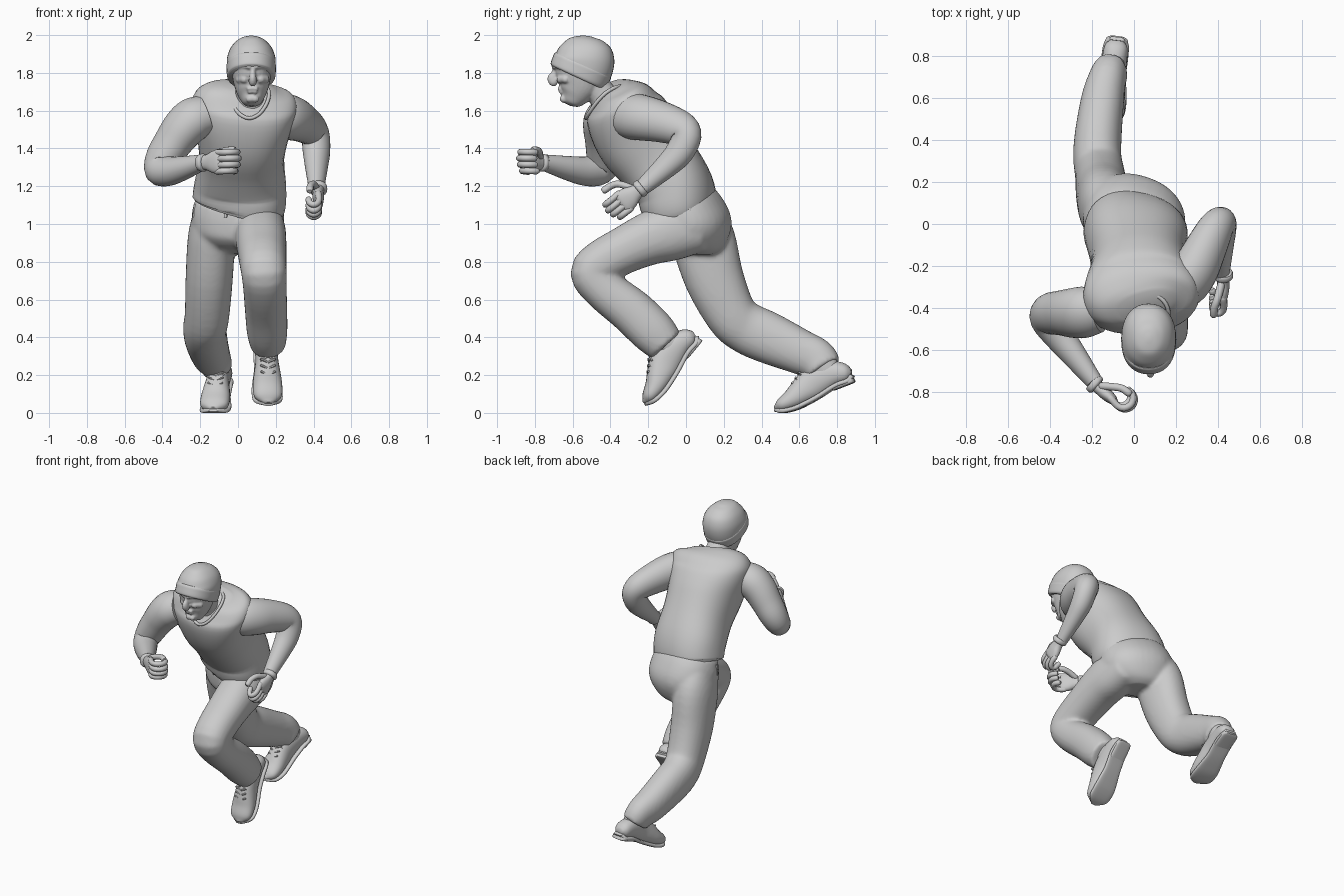
import bpy, bmesh
from math import sin, cos, pi, copysign, radians
from mathutils import Vector, Matrix

cube = bpy.data.objects.get("Cube")
if cube:
    bpy.data.objects.remove(cube, do_unlink=True)

grey = bpy.data.materials.new("plain_grey")
grey.use_nodes = True
grey.diffuse_color = (0.6, 0.6, 0.6, 1)
grey.node_tree.nodes["Principled BSDF"].inputs["Base Color"].default_value = grey.diffuse_color

ACROSS, FORWARD, UP = Vector((1, 0, 0)), Vector((0, -1, 0)), Vector((0, 0, 1))


def select(parts):
    bpy.ops.object.select_all(action='DESELECT')
    for part in parts:
        part.select_set(True)
    bpy.context.view_layer.objects.active = parts[0]


def finish(name, verts, faces, matrix):
    mesh = bpy.data.meshes.new(name)
    mesh.from_pydata(verts, [], faces)
    mesh.transform(matrix)
    mesh.materials.append(grey)
    bm = bmesh.new()
    bm.from_mesh(mesh)
    bmesh.ops.recalc_face_normals(bm, faces=bm.faces)
    bm.to_mesh(mesh)
    bm.free()
    part = bpy.data.objects.new(name, mesh)
    bpy.context.collection.objects.link(part)
    select([part])
    bpy.ops.object.shade_smooth_by_angle(angle=radians(50))
    return part


def blend(name, parts, voxel, rounds):
    """Melt overlapping parts into one soft skin."""
    select(parts)
    bpy.ops.object.join()
    parts[0].name = name
    remesh = parts[0].modifiers.new("melt", 'REMESH')
    remesh.mode, remesh.voxel_size, remesh.use_smooth_shade = 'VOXEL', voxel, True
    parts[0].modifiers.new("soften", 'SMOOTH').iterations = rounds


def spline(points, steps):
    """Catmull-Rom curve through points of any dimension."""
    pts = [Vector(p) for p in points]
    pts = [pts[0] * 2 - pts[1]] + pts + [pts[-1] * 2 - pts[-2]]
    curve = []
    for before, start, end, after in zip(pts, pts[1:], pts[2:], pts[3:]):
        leave, arrive = (end - before) / 2, (after - start) / 2
        for i in range(steps):
            t = i / steps
            ease = t * t * (3 - 2 * t)
            curve.append(start.lerp(end, ease) + leave * t * (1 - t) ** 2 - arrive * t * t * (1 - t))
    return curve + [pts[-2]]


def loft(name, stations, side=ACROSS, side_end=None, power=2.2, steps=4, segments=28, matrix=Matrix()):
    """Skin of oval rings; a station is x, y, z, half width, half depth."""
    rows = spline(stations, steps)
    centres = [Vector(row[:3]) for row in rows]
    last = len(rows) - 1
    verts, faces = [], []
    for i, (centre, row) in enumerate(zip(centres, rows)):
        tangent = (centres[min(i + 1, last)] - centres[max(i - 1, 0)]).normalized()
        u = side.lerp(side_end or side, i / last)
        u = (u - tangent * u.dot(tangent)).normalized()
        v = tangent.cross(u)
        for k in range(segments):
            c, s = cos(2 * pi * k / segments), sin(2 * pi * k / segments)
            verts.append(centre + u * copysign(abs(c) ** (2 / power), c) * row[3]
                         + v * copysign(abs(s) ** (2 / power), s) * row[4])
    for start in range(0, last * segments, segments):
        for k in range(segments):
            a, b = start + k, start + (k + 1) % segments
            faces.append((a, b, b + segments, a + segments))
    faces += [tuple(range(segments)), tuple(range(last * segments, len(verts)))]
    return finish(name, verts, faces, matrix)


def planar(x, drift, rows, flat=1):
    """Stations from y, z, half width and an optional half depth, with x drifting evenly."""
    return [(x + drift * i / (len(rows) - 1), y, z, w, depth[0] if depth else w * flat)
            for i, (y, z, w, *depth) in enumerate(rows)]


def tube(name, points, radius, side=UP, matrix=Matrix(), segments=10):
    """Thin round tube with softened ends."""
    path = [Vector(p) for p in points]
    rows = [(*p, radius, radius) for p in path]
    tips = []
    for end, inner in ((path[0], path[1]), (path[-1], path[-2])):
        tip = end + (end - inner).normalized() * radius * 0.7
        tips.append((*tip, radius * 0.6, radius * 0.6))
    return loft(name, [tips[0], *rows, tips[1]], side, power=2, steps=3, segments=segments, matrix=matrix)


# Vest, twisted between hips and shoulders
hips = Matrix.Rotation(radians(-20), 3, 'Z') @ ACROSS
shoulders = Matrix.Rotation(radians(13), 3, 'Z') @ ACROSS
loft("vest", planar(0, .05, [(-.03, 1.085, .238, .185), (-.04, 1.12, .248, .197), (-.07, 1.21, .242, .203),
                             (-.16, 1.34, .225, .215), (-.25, 1.46, .24, .23), (-.32, 1.58, .27, .215),
                             (-.35, 1.65, .275, .18), (-.375, 1.7, .235, .125), (-.39, 1.73, .13, .07)]),
     hips, shoulders, power=2.3, segments=40)
neckline = [(.06 + .105 * sin(a), -.43 + .1 * cos(a), 1.645 + .085 * cos(a) + .045 * sin(a) ** 2)
            for a in (pi * i / 6 for i in range(13))]
tube("collar", neckline, .01, UP + FORWARD)

# Trousers with belt loops
seat = loft("seat", planar(0, 0, [(-.02, 1.13, .225, .17), (.005, 1.06, .245, .195), (.035, .97, .24, .205),
                                  (.05, .89, .19, .16), (.05, .84, .1, .09)]), hips, segments=36)
left_leg = planar(.11, .05, [(.06, 1, .12, .15), (-.08, .96, .135, .155), (-.2, .92, .135, .14),
                             (-.33, .86, .13, .125), (-.44, .8, .125, .12), (-.5, .74, .12, .113),
                             (-.43, .65, .115, .112), (-.29, .54, .112, .12),
                             (-.175, .43, .107, .12), (-.105, .355, .092, .102)])
right_leg = planar(-.13, -.045, [(.04, 1.04, .11, .15), (.09, .92, .125, .17), (.15, .71, .125, .157),
                                 (.24, .52, .118, .137), (.32, .45, .115, .137)])
right_leg += planar(-.17, .065, [(.43, .4, .112, .137), (.6, .325, .102, .12), (.69, .285, .09, .11),
                                 (.73, .23, .08, .1)])
blend("trousers", [seat, loft("left_leg", left_leg), loft("right_leg", right_leg)], .012, 8)
for i in range(6):
    angle = (i + 0.5) * pi / 3
    spot = hips * cos(angle) * .238 + UP.cross(hips) * sin(angle) * .187
    tube(f"belt_loop_{i + 1}", [spot + UP * 1.1, spot * 1.03 + UP * 1.04], .009, ACROSS)


# Shoes, with the heel at the origin and the toe towards the front
def shoe(name, heel, pitch, yaw):
    matrix = (Matrix.Translation(heel) @ Matrix.Rotation(radians(yaw), 4, 'Z')
              @ Matrix.Rotation(radians(pitch), 4, 'X'))
    # Distance from heel, bottom, top, half width
    profile = [(0, .02, .06, .03), (.03, 0, .1, .055), (.1, 0, .14, .06), (.2, -.02, .15, .06),
               (.27, -.03, .12, .07), (.34, -.035, .08, .078), (.41, -.025, .05, .07), (.45, 0, .02, .02)]
    loft(name + "_upper", planar(0, 0, [(-a, (low + top) / 2, w, (top - low) / 2) for a, low, top, w in profile]),
         matrix=matrix)
    loft(name + "_sole", planar(0, 0, [(-a, low + .007, w + .004, .013) for a, low, top, w in profile]),
         power=4, matrix=matrix)
    loft(name + "_heel", planar(0, 0, [(0, .002, .035, .014), (-.02, 0, .055, .015), (-.12, 0, .058, .015)]),
         power=4, matrix=matrix)
    loft(name + "_ankle", planar(0, 0, [(-.12, .08, .055), (-.13, .15, .058), (-.14, .2, .055)], 1.35), matrix=matrix)
    for i in range(4):
        middle = FORWARD * (.24 + .027 * i) + UP * (.147 - .019 * i)
        slope = (FORWARD - UP) * .012
        for word, reach in (("left", ACROSS * .036), ("right", ACROSS * -.036)):
            tube(f"{name}_{word}_lace_{i + 1}", [middle - reach - slope, middle, middle + reach + slope - UP * .01],
                 .006, matrix=matrix, segments=6)


shoe("left_shoe", (.14, .075, .39), 50, 4)
shoe("right_shoe", (-.08, .89, .175), 21, -7)


# Sleeved arms, lying in the plane of the bent elbow
def sleeve(name, rows, bend):
    loft(name, [(x, y, z, w, w * 1.1) for x, y, z, w in rows], Vector(bend), power=2)


sleeve("left_sleeve", [(.19, -.31, 1.57, .1), (.24, -.285, 1.57, .112), (.29, -.22, 1.56, .11),
                       (.335, -.13, 1.54, .1), (.385, -.03, 1.505, .086), (.41, 0, 1.46, .075),
                       (.415, -.035, 1.38, .07), (.415, -.1, 1.31, .06), (.415, -.235, 1.19, .04)], (1, -.5, .5))
sleeve("right_sleeve", [(-.17, -.41, 1.58, .1), (-.235, -.42, 1.555, .113), (-.29, -.425, 1.505, .11),
                        (-.345, -.425, 1.43, .1), (-.395, -.43, 1.35, .092), (-.41, -.46, 1.29, .08),
                        (-.36, -.53, 1.28, .072), (-.29, -.62, 1.295, .06), (-.19, -.75, 1.325, .04)],
       (-.8, -.5, .5))


# Half closed hands: x runs to the fingers, y to the palm side, z to the thumb
def hand(name, wrist, along, thumbward, palm_sign, grip, spread):
    x = Vector(along).normalized()
    z = (thumbward - x * thumbward.dot(x)).normalized()
    y = z.cross(x) * palm_sign
    matrix = Matrix.Translation(wrist) @ Matrix((x, y, z)).transposed().to_4x4()
    palm_side = Vector((0, 1, 0))
    loft(name + "_cuff", [(a, 0, 0, w, w) for a, w in ((-.02, .042), (-.01, .047), (.005, .047), (.014, .04))],
         palm_side, matrix=matrix)
    loft(name + "_palm", [(a, 0, 0, w, d) for a, w, d in ((-.01, .032, .036), (.03, .03, .042), (.07, .03, .058),
                                                         (.11, .024, .064), (.13, .015, .055))],
         palm_side, matrix=matrix)
    for i, length in enumerate((.96, 1, .96, .86)):
        height = .05 - .034 * i
        curl = [(length * (.155 + .046 * cos(a)), grip * (.04 + .046 * sin(a)), height * .97)
                for a in (pi * (k - 2) / 4 for k in range(5))]
        tube(f"{name}_finger_{i + 1}", [(.1, 0, height), *curl], .017, matrix=matrix)
    tube(name + "_thumb", [(.03, .015 * grip, .03), (.07, .045 * grip, .05 * spread),
                           (.11, .07 * grip, .06 * spread), (.15, .075 * grip, .062 * spread)], .0185, matrix=matrix)


hand("left_hand", (.425, -.245, 1.185), (0, -.78, -.62), UP + FORWARD, -1, .6, 1.8)
hand("right_hand", (-.185, -.765, 1.325), (.75, -.66, .04), UP, 1, 1, 1)

# Neck and head; the face is melted together from simple ridges
skin = [loft("neck", planar(.055, .015, [(-.39, 1.6, .1), (-.44, 1.68, .078), (-.49, 1.74, .076), (-.53, 1.82, .074)])),
        loft("skull", planar(.075, -.005, [(-.625, 1.632, .02, .02), (-.618, 1.645, .045, .045), (-.6, 1.67, .064, .07),
                                           (-.585, 1.7, .08, .094), (-.567, 1.75, .096, .12), (-.56, 1.82, .108, .136),
                                           (-.555, 1.88, .108, .136), (-.55, 1.94, .08, .1)]), segments=32),
        loft("nose", planar(.078, 0, [(-.685, 1.84, .014, .018), (-.69, 1.8, .015, .022), (-.702, 1.772, .02, .032),
                                      (-.692, 1.755, .022, .032), (-.68, 1.747, .014, .018)]), segments=16)]


def ridge(name, offset, half, y, z, radius, sweep):
    """Short facial ridge that curves back towards one side."""
    bend = [(.077 + offset + half * t, y + sweep * t * abs(t), z - .003 * abs(t)) for t in (-1, 0, 1)]
    skin.append(tube(name, bend, radius))


ridge("chin", 0, .018, -.648, 1.664, .02, 0)
ridge("upper_lip", 0, .022, -.669, 1.718, .01, 0)
ridge("lower_lip", 0, .018, -.664, 1.702, .01, 0)
for word, sign in (("right", -1), ("left", 1)):
    ridge(word + "_brow", .046 * sign, .03, -.684, 1.835, .012, .018 * sign)
    ridge(word + "_cheek", .055 * sign, .015, -.65, 1.768, .022, .016 * sign)
blend("head", skin, .006, 3)

# Knitted cap with turned-up band
loft("cap", planar(.07, 0, [(-.566, 1.795, .124), (-.545, 1.84, .129), (-.54, 1.885, .127), (-.543, 1.935, .108),
                            (-.545, 1.972, .075), (-.545, 1.99, .042), (-.545, 1.997, .01)], 1.25), segments=36)
loft("cap_band", planar(.07, 0, [(-.575, 1.775, .12), (-.57, 1.786, .128), (-.555, 1.82, .131),
                                 (-.548, 1.836, .131), (-.544, 1.845, .126)], 1.25), segments=36)
